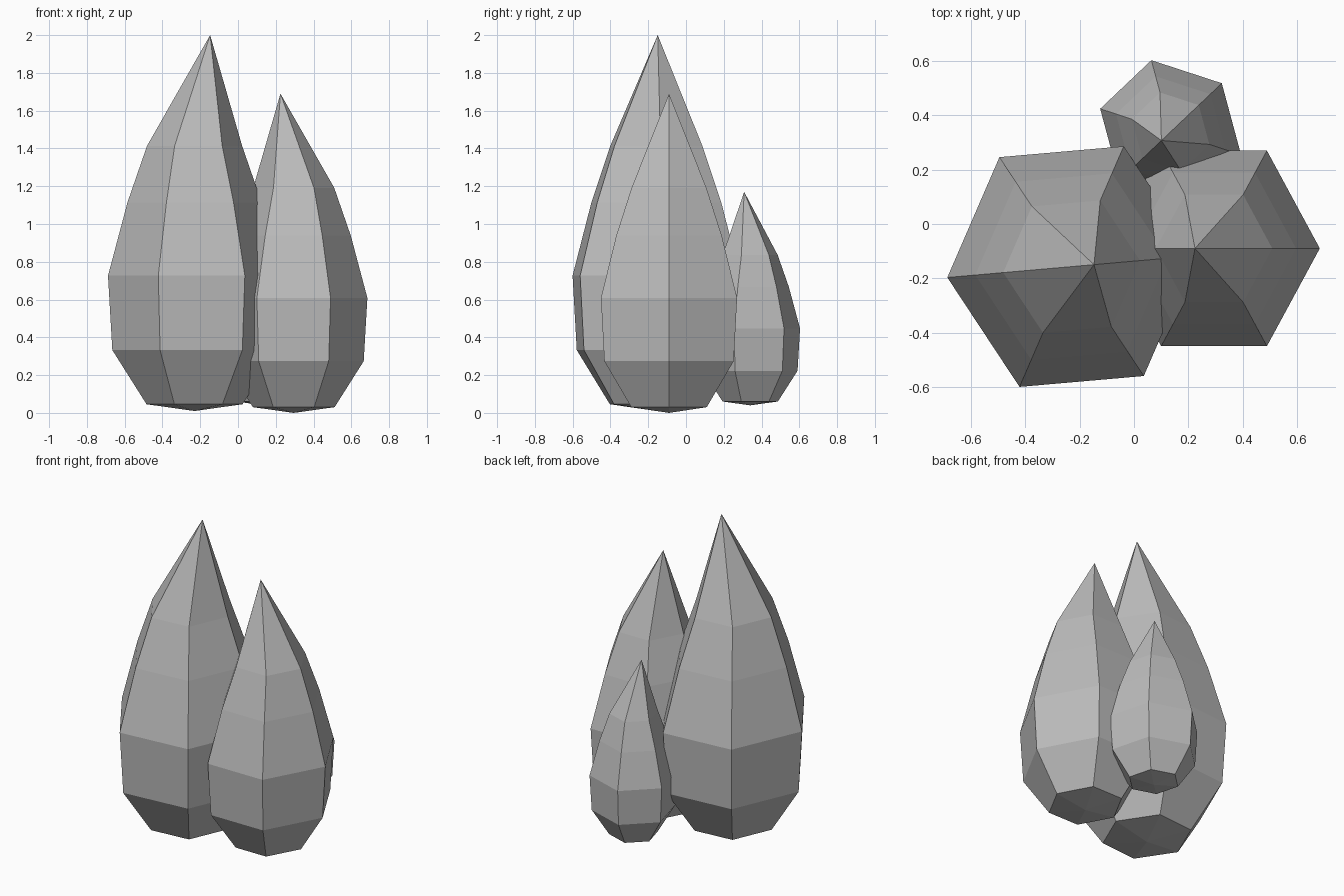
import bpy
import bmesh
from math import cos, sin, radians, tau
from mathutils import Matrix, Vector

cube = bpy.data.objects.get("Cube")
if cube:
    bpy.data.objects.remove(cube, do_unlink=True)

stone = bpy.data.materials.new("grey_stone")
stone.use_nodes = True
colour = (0.5, 0.5, 0.5, 1)
stone.diffuse_color = colour
stone.node_tree.nodes["Principled BSDF"].inputs["Base Color"].default_value = colour

# Shared crystal profile: (radius fraction, height fraction) of each ring
RINGS = [(0.555, 0.018), (0.95, 0.162), (1, 0.36), (0.775, 0.555), (0.55, 0.705)]
SIDES = 6
DEPTH = 1.067   # the section is slightly deeper than wide
LEAN = 0.18     # sideways shift of the tip


def crystal(name, centre, radius, height, turn):
    """Six-sided pointed crystal with a leaning tip and a shallow pointed base."""
    bm = bmesh.new()
    rings = []
    for r, h in RINGS:
        ring = []
        for i in range(SIDES):
            a = tau * i / SIDES
            ring.append(bm.verts.new((radius * r * cos(a),
                                      radius * r * DEPTH * sin(a), height * h)))
        rings.append(ring)
    base = bm.verts.new((0, 0, 0))
    tip = bm.verts.new((radius * LEAN, 0, height))
    for i in range(SIDES):
        j = (i + 1) % SIDES
        bm.faces.new((base, rings[0][j], rings[0][i]))
        for low, high in zip(rings, rings[1:]):
            bm.faces.new((low[i], low[j], high[j], high[i]))
        bm.faces.new((rings[-1][i], rings[-1][j], tip))
    bm.transform(Matrix.Translation(Vector(centre)) @ Matrix.Rotation(radians(turn), 4, "Z"))
    bmesh.ops.recalc_face_normals(bm, faces=bm.faces)
    mesh = bpy.data.meshes.new(name)
    bm.to_mesh(mesh)
    bm.free()
    mesh.materials.append(stone)
    bpy.context.collection.objects.link(bpy.data.objects.new(name, mesh))


# Cluster of three crystals
crystal("large_crystal", (-0.23, -0.157, 0.01), 0.46, 1.99, 5)
crystal("medium_crystal", (0.295, -0.09, 0), 0.39, 1.69, 180)
crystal("small_crystal", (0.135, 0.34, 0.04), 0.26, 1.13, 223.5)
